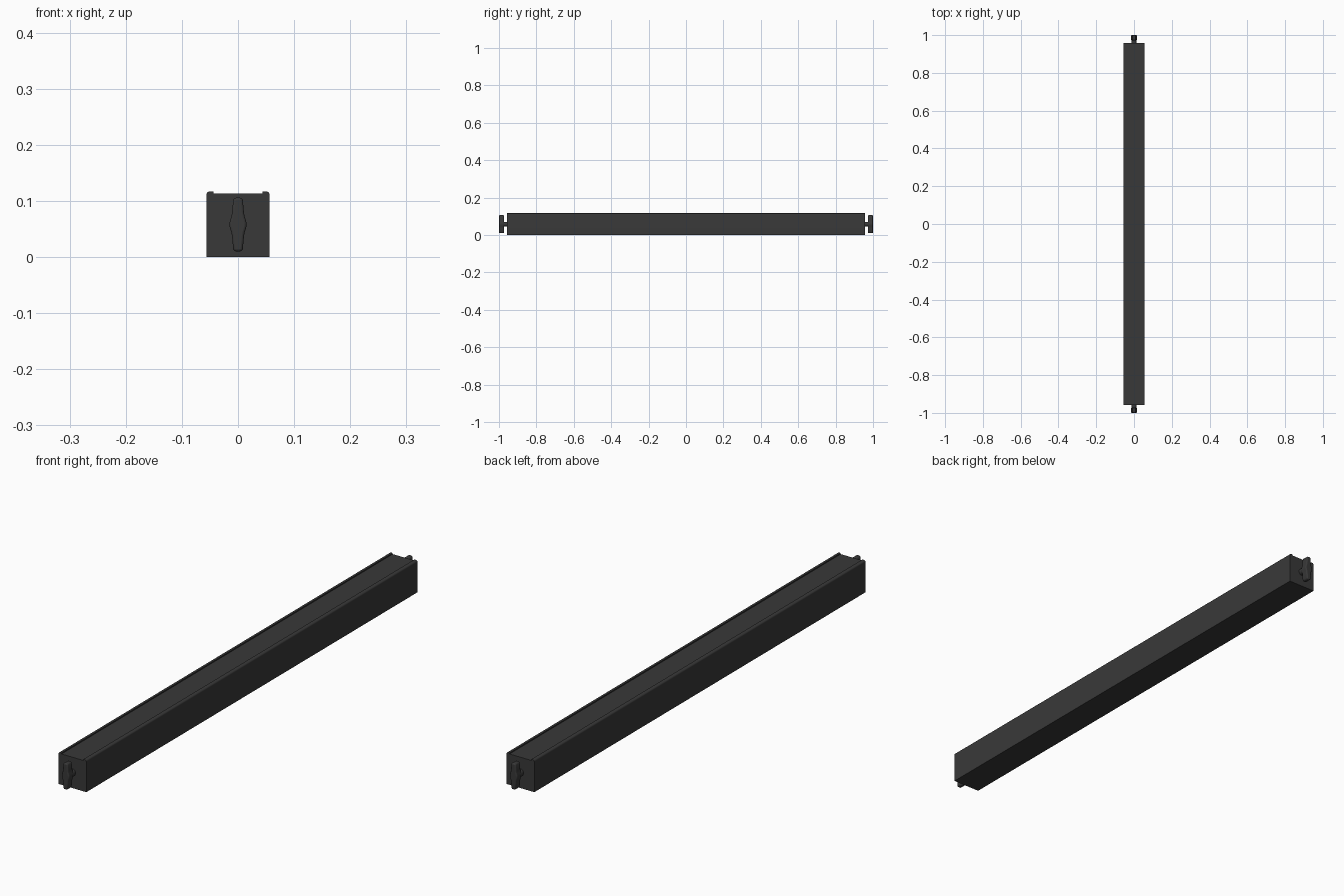
import bpy, bmesh, math

if "Cube" in bpy.data.objects:
    bpy.data.objects.remove(bpy.data.objects["Cube"])

dark = bpy.data.materials.new("dark_grey")
dark.diffuse_color = (0.04, 0.04, 0.04, 1)
dark.use_nodes = True
dark.node_tree.nodes["Principled BSDF"].inputs["Base Color"].default_value = dark.diffuse_color


def extrude_profile(name, points, y0, y1, bevel=0.0):
    """Extrude an (x, z) outline along y into a closed solid."""
    bm = bmesh.new()
    face = bm.faces.new([bm.verts.new((x, y0, z)) for x, z in points])
    geom = bmesh.ops.extrude_face_region(bm, geom=[face])["geom"]
    verts = [g for g in geom if isinstance(g, bmesh.types.BMVert)]
    bmesh.ops.translate(bm, verts=verts, vec=(0, y1 - y0, 0))
    bmesh.ops.recalc_face_normals(bm, faces=bm.faces)
    mesh = bpy.data.meshes.new(name)
    bm.to_mesh(mesh)
    bm.free()
    ob = bpy.data.objects.new(name, mesh)
    bpy.context.collection.objects.link(ob)
    mesh.materials.append(dark)
    if bevel:
        mod = ob.modifiers.new("soft_edges", "BEVEL")
        mod.width, mod.segments, mod.limit_method = bevel, 3, "ANGLE"
        mod.angle_limit = math.radians(50)
    bpy.ops.object.select_all(action="DESELECT")
    ob.select_set(True)
    bpy.context.view_layer.objects.active = ob
    bpy.ops.object.shade_smooth_by_angle(angle=math.radians(35))
    return ob


# Long square housing with a rounded raised lip along each top edge
W, H, DECK, R = 0.0563, 0.117, 0.113, 0.006
arc = [(W - R + R * math.cos(a), H - R + R * math.sin(a))
       for a in (math.radians(18 * i) for i in range(6))]
right = [(W, 0)] + arc + [(0.044, H), (0.044, DECK)]
extrude_profile("housing", right + [(-x, z) for x, z in reversed(right)],
                -0.958, 0.958)

# Turn handle outline: narrow bar swelling to a rounded hub at the middle
MID = 0.058
quarter = [(0.015, 0.003), (0.0135, 0.009), (0.0115, 0.015), (0.0105, 0.022),
           (0.0085, 0.044), (0.006, 0.048)]
half = [(x, -z) for x, z in reversed(quarter)] + quarter
outline = [(x, MID + z) for x, z in half + [(-x, -z) for x, z in half]]
shaft = [(0.013 * math.cos(i * math.pi / 12), MID + 0.013 * math.sin(i * math.pi / 12))
         for i in range(24)]

# A handle and its shaft at each end
for side, s in (("front", -1), ("back", 1)):
    extrude_profile(side + "_handle", outline, s * 0.972, s * 1.0, 0.004)
    extrude_profile(side + "_handle_shaft", shaft, s * 0.95, s * 0.976)
